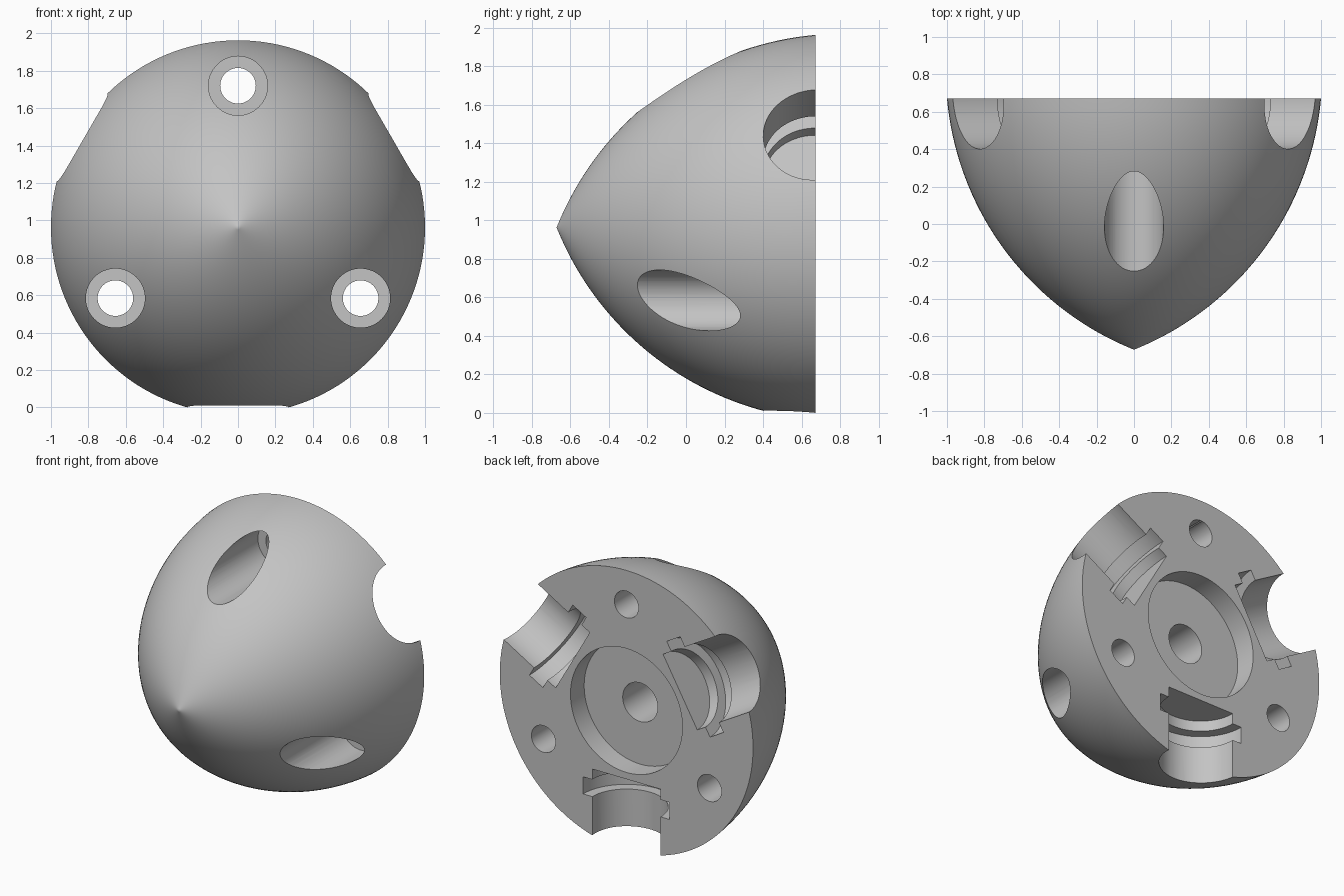
import bpy, bmesh
from math import pi, sin, cos, radians, sqrt
from mathutils import Matrix

if "Cube" in bpy.data.objects:
    bpy.data.objects.remove(bpy.data.objects["Cube"], do_unlink=True)

HALF = 0.672      # half of the length along y
AXIS_Z = 0.963    # height of the main axis

grey = bpy.data.materials.new("light_grey")
grey.use_nodes = True
colour = (0.55, 0.55, 0.55, 1)
grey.diffuse_color = colour
grey.node_tree.nodes["Principled BSDF"].inputs["Base Color"].default_value = colour


def lathe(name, profile, matrix, steps):
    """Spin (radius, height) points about local z and place the result."""
    bm = bmesh.new()
    verts = [bm.verts.new((r, 0, h)) for r, h in profile]
    edges = [bm.edges.new(pair) for pair in zip(verts, verts[1:])]
    bmesh.ops.spin(bm, geom=verts + edges, cent=(0, 0, 0), axis=(0, 0, 1),
                   angle=2 * pi, steps=steps)
    bmesh.ops.remove_doubles(bm, verts=bm.verts, dist=0.0001)
    bmesh.ops.dissolve_degenerate(bm, edges=bm.edges, dist=0.0001)
    bmesh.ops.recalc_face_normals(bm, faces=bm.faces)
    bm.transform(matrix)
    mesh = bpy.data.meshes.new(name)
    bm.to_mesh(mesh)
    bm.free()
    mesh.materials.append(grey)
    obj = bpy.data.objects.new(name, mesh)
    bpy.context.collection.objects.link(obj)
    return obj


def bore(name, sections, matrix):
    """Stepped cylinder from (radius, start, end) sections."""
    points = [(0, sections[0][1])]
    for r, start, end in sections:
        points += [(r, start), (r, end)]
    points.append((0, sections[-1][2]))
    return lathe(name, points, matrix, 64)


# Pointed nose: circular arc from rim to tip, with recess and blind centre hole
ARC_R, ARC_C, ARC_H = 1.6, -0.5937, 1.4858
profile = [(0, -0.05), (0.138, -0.05), (0.138, -HALF + 0.155),
           (0.442, -HALF + 0.155), (0.442, -HALF)]
N = 40
for i in range(N):
    t = 2 * HALF * (1 - i / N) ** 1.5
    profile.append((sqrt(ARC_R ** 2 - (t - ARC_H) ** 2) + ARC_C, HALF - t))
profile.append((0, HALF))

forward = Matrix.Rotation(pi / 2, 4, 'X')    # local z points to the front
nose = lathe("nose_cone", profile,
             Matrix.Translation((0, 0, AXIS_Z)) @ forward, 144)

cutters = []
# Counterbored screw holes
for a in (90, 210, 330):
    a = radians(a)
    place = Matrix.Translation((0.757 * cos(a), 0, AXIS_Z + 0.757 * sin(a)))
    cutters.append(bore("screw_hole", [(0.095, -0.9, -0.45), (0.158, -0.45, 0.8)],
                        place @ forward))

# Radial half-round sockets with a wider flange groove; the small roll keeps
# cutter corners off the flat back face
roll = Matrix.Rotation(radians(1.7), 4, 'Z')
for a in (30, 150, 270):
    place = Matrix.Translation((0, HALF - 0.001, AXIS_Z))
    turn = Matrix.Rotation(pi / 2 - radians(a), 4, 'Y')
    cutters.append(bore("socket", [(0.27, 0.49, 0.565), (0.342, 0.565, 0.687),
                                   (0.27, 0.687, 1.3)], place @ turn @ roll))

# Cut everything and drop the cutters
bpy.ops.object.select_all(action='DESELECT')
bpy.context.view_layer.objects.active = nose
nose.select_set(True)
for cutter in cutters:
    mod = nose.modifiers.new("cut", 'BOOLEAN')
    mod.operation = 'DIFFERENCE'
    mod.solver = 'EXACT'
    mod.object = cutter
    bpy.ops.object.modifier_apply(modifier=mod.name)
    bpy.data.objects.remove(cutter, do_unlink=True)

bpy.ops.object.shade_smooth_by_angle(angle=radians(30))
